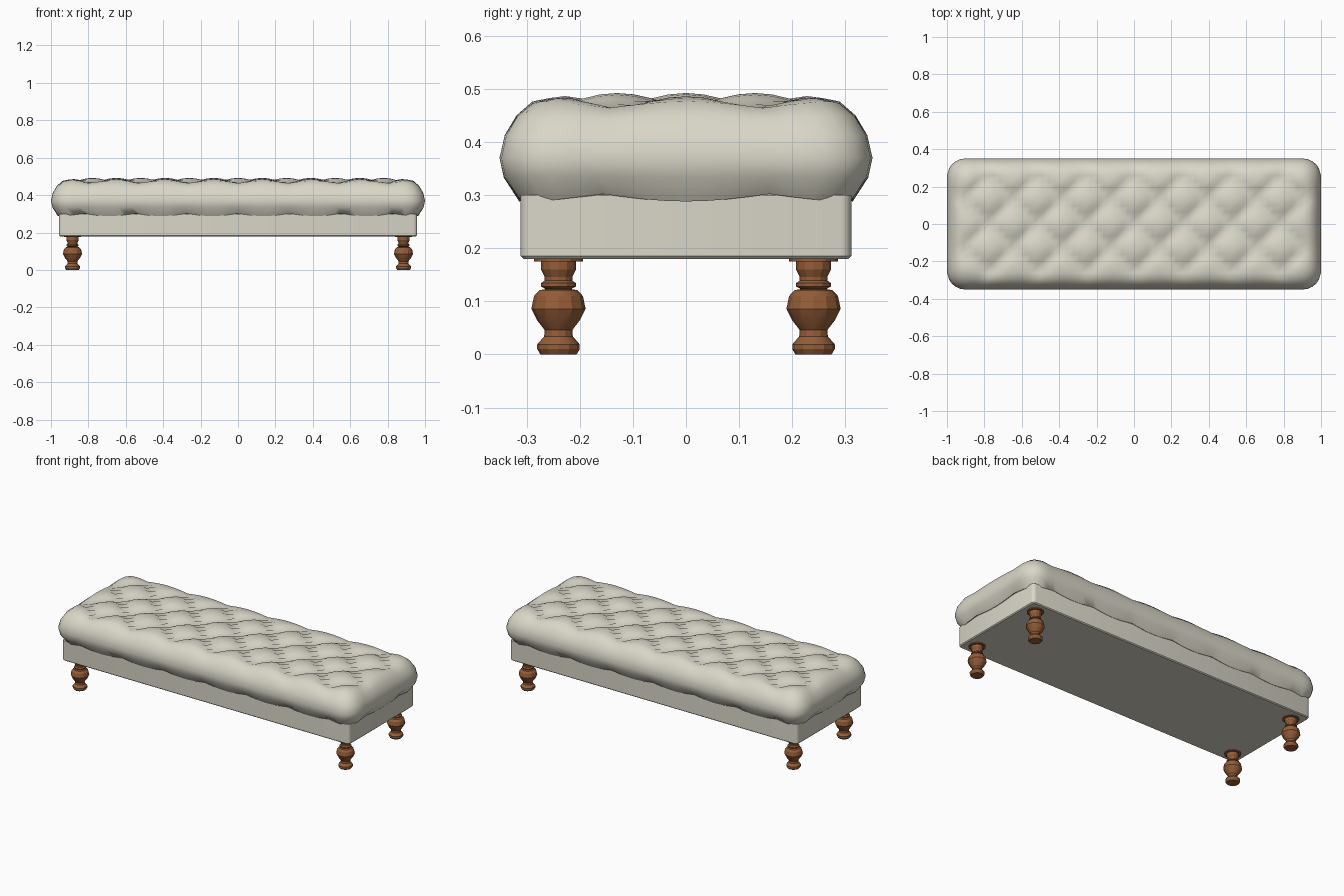
import bpy, bmesh
from math import sin, cos, pi, sqrt, radians

if "Cube" in bpy.data.objects:
    bpy.data.objects.remove(bpy.data.objects["Cube"])


def material(name, rgb):
    m = bpy.data.materials.new(name)
    m.diffuse_color = (*rgb, 1)
    m.use_nodes = True
    m.node_tree.nodes["Principled BSDF"].inputs["Base Color"].default_value = m.diffuse_color
    return m


FABRIC = material("cream fabric", (0.70, 0.68, 0.58))
WOOD = material("turned wood", (0.30, 0.11, 0.04))


def finish(bm, name, mat, angle):
    bmesh.ops.recalc_face_normals(bm, faces=bm.faces)
    mesh = bpy.data.meshes.new(name)
    bm.to_mesh(mesh)
    bm.free()
    ob = bpy.data.objects.new(name, mesh)
    bpy.context.collection.objects.link(ob)
    mesh.materials.append(mat)
    bpy.ops.object.select_all(action='DESELECT')
    ob.select_set(True)
    bpy.context.view_layer.objects.active = ob
    bpy.ops.object.shade_smooth_by_angle(angle=radians(angle))
    return ob


# Cushion: diamond tufted top, with rings of a padded side hanging from its rim
PITCH, GX, GY, NX, NY = 0.26, 0.91, 0.26, 56, 16


def puff(x, y):
    a, b = (x + y) / PITCH, (x - y) / PITCH
    return sqrt(abs(sin(pi * a) * sin(pi * b)))


def rounded(x, y, hx, hy, r):
    """Stretch a tuft grid point to a rectangle hx by hy with round corners."""
    x, y = x / GX * hx, y / GY * hy
    cx = max(-hx + r, min(hx - r, x))
    cy = max(-hy + r, min(hy - r, y))
    dx, dy = x - cx, y - cy
    d = sqrt(dx * dx + dy * dy)
    k = max(abs(dx), abs(dy)) / d if d > 1e-9 else 0
    return cx + dx * k, cy + dy * k


def make_cushion():
    bm = bmesh.new()
    grid, src = [], {}
    for j in range(NY + 1):
        row = []
        for i in range(NX + 1):
            x, y = GX * (2 * i / NX - 1), GY * (2 * j / NY - 1)
            edge = max(abs(x / GX) ** 24, abs(y / GY) ** 8)
            z = 0.492 - 0.010 * edge - 0.034 * (1 - puff(x, y)) * (1 - 0.4 * edge)
            row.append(bm.verts.new((*rounded(x, y, GX, GY, 0.06), z)))
            src[row[-1]] = (x, y)
        grid.append(row)
    for j in range(NY):
        for i in range(NX):
            bm.faces.new((grid[j][i], grid[j][i + 1], grid[j + 1][i + 1], grid[j + 1][i]))
    rim = (grid[0][:-1] + [r[-1] for r in grid[:-1]]
           + grid[-1][:0:-1] + [r[0] for r in grid[:0:-1]])
    flat = [src[v] for v in rim]
    # inset from the widest outline, height, lobe lift
    rings = [(0.062, 0.464, 0.012), (0.032, 0.444, 0.006), (0.010, 0.411, 0.002),
             (0, 0.37, 0), (0.008, 0.335, -0.002), (0.037, 0.302, -0.014),
             (0.08, 0.300, 0)]
    last = rim
    for inset, z, lift in rings:
        ring = [bm.verts.new((*rounded(x, y, 1 - inset, 0.351 - inset, 0.10 - 0.4 * inset),
                              z + lift * puff(x, y))) for x, y in flat]
        for k in range(len(ring)):
            n = (k + 1) % len(ring)
            bm.faces.new((last[k], last[n], ring[n], ring[k]))
        last = ring
    bm.faces.new(last)
    finish(bm, "tufted_cushion", FABRIC, 50)


# Upholstered base box with softened edges
def make_base():
    bm = bmesh.new()
    bmesh.ops.create_cube(bm, size=1)
    for v in bm.verts:
        v.co = (v.co.x * 1.916, v.co.y * 0.622, 0.24 + v.co.z * 0.12)
    upright = [e for e in bm.edges if abs(e.verts[0].co.z - e.verts[1].co.z) > 0.1]
    bmesh.ops.bevel(bm, geom=upright, offset=0.02, segments=3, profile=0.5, affect='EDGES')
    lower = [e for e in bm.edges if all(v.co.z < 0.19 for v in e.verts)]
    bmesh.ops.bevel(bm, geom=lower, offset=0.005, segments=1, affect='EDGES')
    finish(bm, "base_frame", FABRIC, 35)


# Turned legs: profile of (radius, height) spun with twelve sides
PROFILE = [(0.034, 0), (0.040, 0.010), (0.040, 0.019), (0.027, 0.034), (0.026, 0.046),
           (0.040, 0.064), (0.051, 0.086), (0.046, 0.110), (0.036, 0.121), (0.024, 0.123),
           (0.033, 0.128), (0.033, 0.134), (0.026, 0.139), (0.026, 0.146),
           (0.033, 0.160), (0.033, 0.175), (0.046, 0.175), (0.046, 0.181)]


def make_leg(name, x, y, sides=12):
    bm = bmesh.new()
    last = None
    for r, z in PROFILE:
        ring = [bm.verts.new((x + r * cos(2 * pi * k / sides), y + r * sin(2 * pi * k / sides), z))
                for k in range(sides)]
        if last:
            for k in range(sides):
                n = (k + 1) % sides
                bm.faces.new((last[k], last[n], ring[n], ring[k]))
        else:
            bm.faces.new(ring)
        last = ring
    bm.faces.new(last)
    finish(bm, name, WOOD, 25)


make_cushion()
make_base()
for sx, side in ((-1, "left"), (1, "right")):
    for sy, end in ((-1, "front"), (1, "back")):
        make_leg(f"{end}_{side}_leg", sx * 0.885, sy * 0.24)
